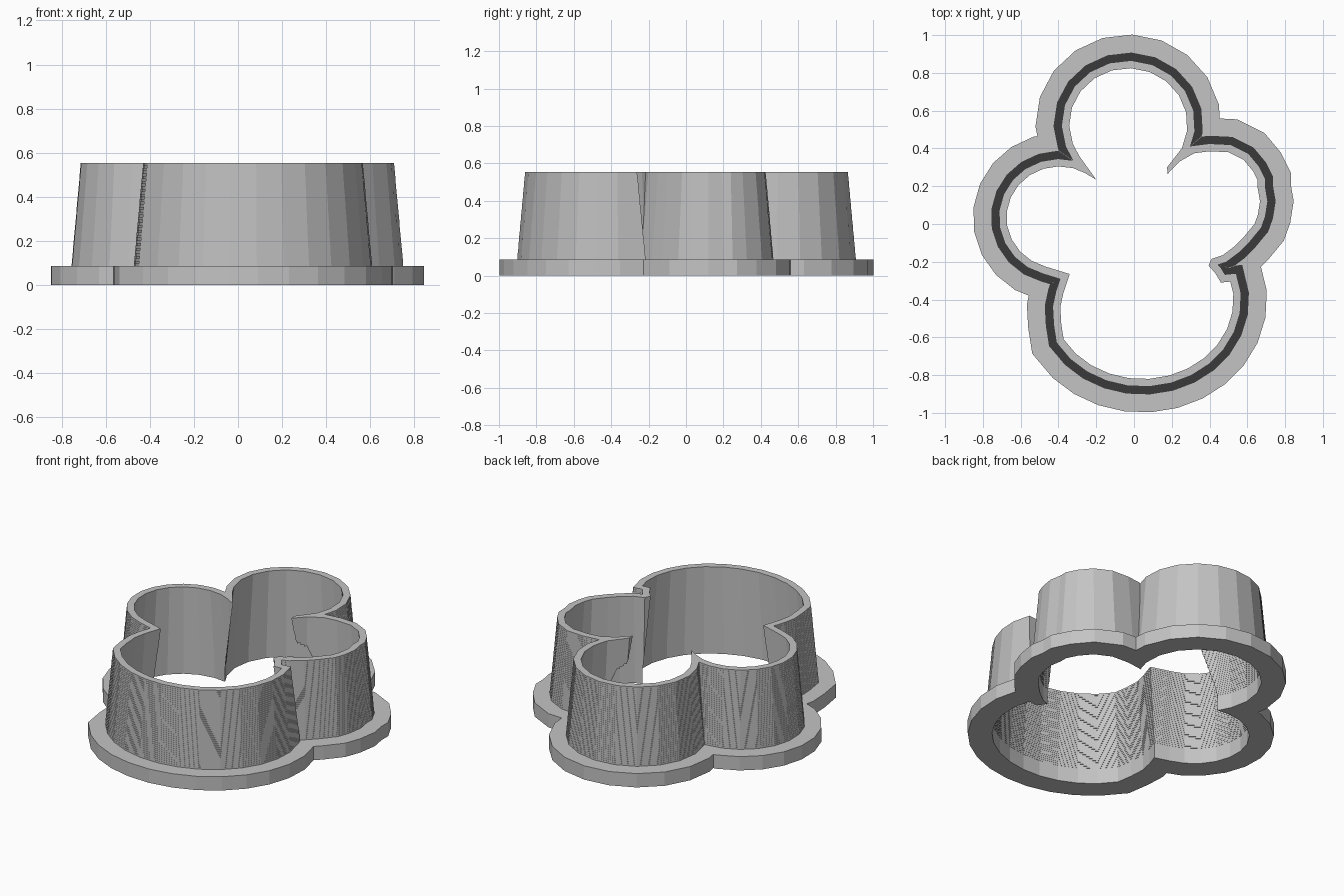
import bpy, bmesh, math
from mathutils import Vector
from mathutils.geometry import intersect_line_line_2d

cube = bpy.data.objects.get("Cube")
if cube:
    bpy.data.objects.remove(cube, do_unlink=True)


def arc(cx, cy, rx, ry, start, end, steps):
    """Elliptical arc, angles in degrees."""
    angles = [math.radians(start + (end - start) * i / steps) for i in range(steps + 1)]
    return [(cx + rx * math.cos(a), cy + ry * math.sin(a)) for a in angles]


# Inner top edge of each lobe, clockwise, running from one cusp to the next
top_lobe = ([(-.2, .235), (-.29, .36)]
            + arc(-.03, .527, .313, .298, 200, -25, 12)
            + [(.175, .3), (.178, .265)])
right_lobe = [(.178, .265), (.24, .33), (.32, .375), (.4, .385), (.5, .38), (.58, .34),
              (.63, .28), (.655, .23), (.655, .19), (.667, .12), (.656, .05), (.638, 0),
              (.58, -.07), (.53, -.12), (.47, -.165), (.41, -.185), (.395, -.22)]
bottom_lobe = ([(.395, -.22), (.43, -.26), (.46, -.31), (.51, -.305)]
               + arc(.045, -.4, .482, .421, 4, -150, 12)
               + [(-.385, -.53), (-.39, -.44), (-.375, -.37), (-.34, -.265)])
left_lobe = ([(-.34, -.265)]
             + arc(-.395, .035, .28, .27, 255, 75, 11)
             + [(-.26, .27), (-.2, .235)])
lobes = [[Vector(p) for p in lobe] for lobe in (top_lobe, right_lobe, bottom_lobe, left_lobe)]


def offset(path, dist):
    """Shift an open path outward with mitred corners and lengthened ends."""
    dirs = [(b - a).normalized() for a, b in zip(path, path[1:])]
    normals = [Vector((-d.y, d.x)) for d in dirs]
    result = []
    for i, p in enumerate(path):
        before, after = normals[max(i - 1, 0)], normals[min(i, len(normals) - 1)]
        mid = (before + after).normalized()
        result.append(p + mid * dist / max(mid.dot(after), 0.6))
    result[0] -= dirs[0] * 0.1
    result[-1] += dirs[-1] * 0.1
    return result


def find_cusp(a, b):
    """First crossing of the end of path a with the start of path b."""
    for i in range(len(a) // 2, len(a) - 1):
        for j in range(len(b) // 2, 0, -1):
            hit = intersect_line_line_2d(a[i], a[i + 1], b[j], b[j - 1])
            if hit:
                return i, j, hit
    return len(a) - 2, 1, (a[-1] + b[0]) / 2


def outline(dist):
    """Closed outline: offset lobes, collapsed onto the cusps where they meet."""
    if dist == 0:
        return [p for lobe in lobes for p in lobe]
    paths = [offset(lobe, dist) for lobe in lobes]
    cusps = [find_cusp(paths[k], paths[(k + 1) % len(paths)]) for k in range(len(paths))]
    for k, (i, j, hit) in enumerate(cusps):
        following = paths[(k + 1) % len(paths)]
        paths[k][i + 1:] = [hit.copy() for _ in paths[k][i + 1:]]
        following[:j] = [hit.copy() for _ in following[:j]]
    return [p for path in paths for p in path]


# Cross-section: wide base flange, then a thin wall leaning inward in fine layers
FLANGE_TOP, WALL_TOP, THICKNESS, LAYERS = .085, .553, .041, 40
section = [(THICKNESS, 0), (.176, 0), (.176, FLANGE_TOP)]
outer, inner = [], []
for layer in range(LAYERS):
    lean = THICKNESS * (1 - layer / (LAYERS - 1))
    for edge in (layer, layer + 1):
        z = FLANGE_TOP + (WALL_TOP - FLANGE_TOP) * edge / LAYERS
        outer.append((lean + THICKNESS, z))
        inner.append((lean, z))
section += outer + inner[:0:-1]

bm = bmesh.new()
rings = [[bm.verts.new((p.x, p.y, z)) for p in outline(d)] for d, z in section]
count = len(rings[0])
for k, ring in enumerate(rings):
    above = rings[(k + 1) % len(rings)]
    for i in range(count):
        n = (i + 1) % count
        bm.faces.new((ring[i], ring[n], above[n], above[i]))
bmesh.ops.remove_doubles(bm, verts=bm.verts[:], dist=0.00005)
bmesh.ops.recalc_face_normals(bm, faces=bm.faces[:])

mesh = bpy.data.meshes.new("cutter_body")
bm.to_mesh(mesh)
bm.free()
body = bpy.data.objects.new("cutter_body", mesh)
bpy.context.collection.objects.link(body)

# Plain grey plastic
grey = bpy.data.materials.new("plain_grey")
grey.use_nodes = True
colour = (0.55, 0.55, 0.55, 1)
grey.diffuse_color = colour
grey.node_tree.nodes["Principled BSDF"].inputs["Base Color"].default_value = colour
mesh.materials.append(grey)
